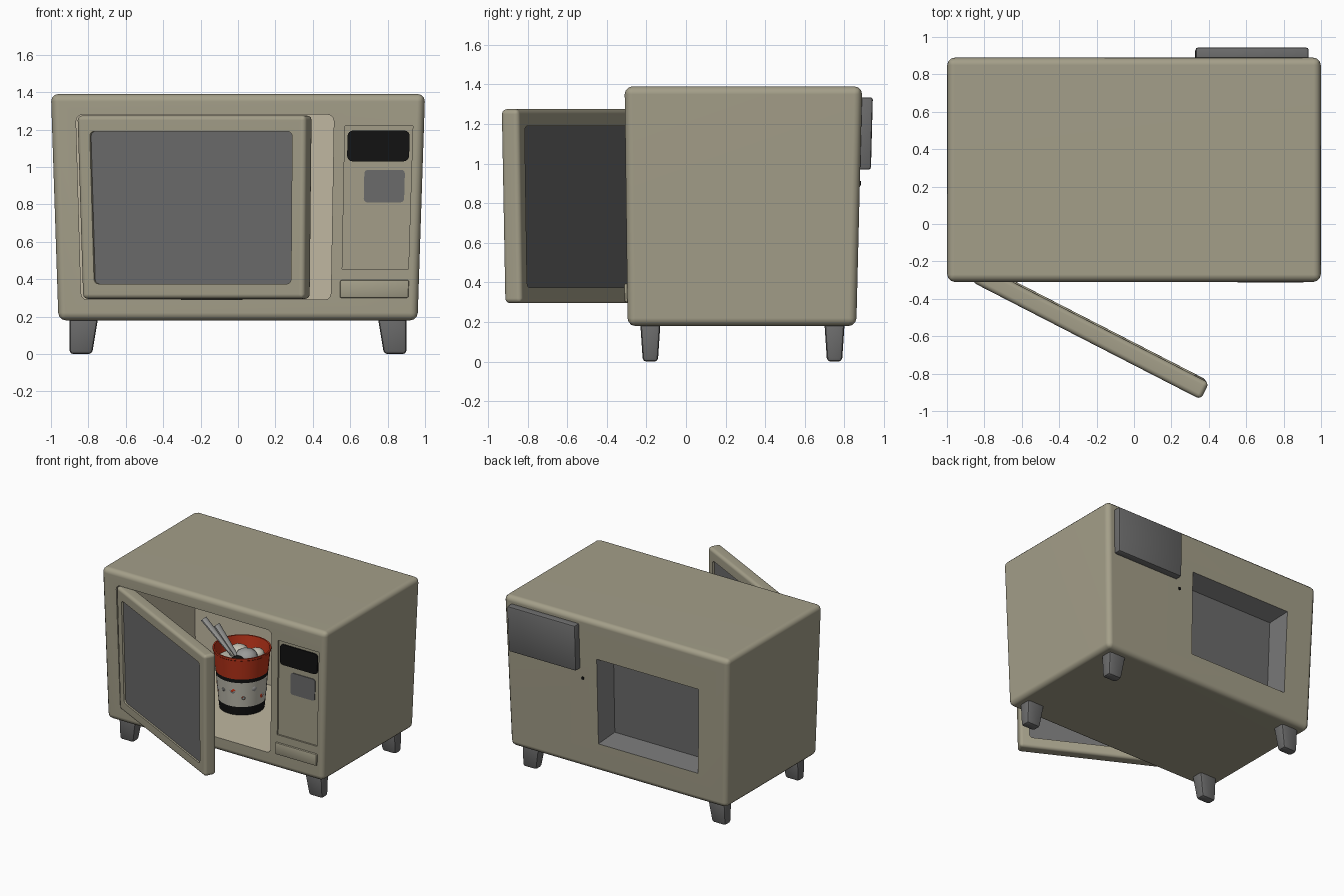
import bpy, bmesh, math, random
from mathutils import Vector, Matrix

if "Cube" in bpy.data.objects:
    bpy.data.objects.remove(bpy.data.objects["Cube"])

random.seed(3)


def material(name, r, g, b):
    m = bpy.data.materials.new(name)
    m.diffuse_color = (r, g, b, 1)
    m.use_nodes = True
    m.node_tree.nodes["Principled BSDF"].inputs["Base Color"].default_value = m.diffuse_color
    return m


BODY = material("khaki enamel", .37, .345, .25)
INSIDE = material("cream interior", .52, .47, .35)
GREY = material("dark grey", .15, .15, .15)
BLACK = material("black", .006, .006, .006)
RED = material("red", .5, .035, .01)
WHITE = material("paper white", .55, .53, .45)
STEEL = material("light grey", .33, .33, .32)


def taper(v):
    """The whole case narrows slightly towards its base."""
    t = (1.39 - v.z) / 1.21
    v.x *= 1 - .04 * t
    v.y = .29 + (v.y - .29) * (1 - .0375 * t) - .0075 * t


def finish(name, bm, mats):
    bmesh.ops.recalc_face_normals(bm, faces=bm.faces)
    me = bpy.data.meshes.new(name)
    bm.to_mesh(me)
    bm.free()
    for m in mats:
        me.materials.append(m)
    ob = bpy.data.objects.new(name, me)
    bpy.context.collection.objects.link(ob)
    return ob


def box(name, xs, ys, zs, mats, bevel=0, segs=3, along_y=False, inset=0):
    """Box by ranges; rounds all edges or only those along y; inset shrinks the low-y end."""
    bm = bmesh.new()
    bmesh.ops.create_cube(bm, size=1)
    for v in bm.verts:
        k = inset if v.co.y < 0 else 0
        v.co = Vector((xs[0] + k if v.co.x < 0 else xs[1] - k,
                       ys[0] if v.co.y < 0 else ys[1],
                       zs[0] + k if v.co.z < 0 else zs[1] - k))
    if bevel:
        edges = [e for e in bm.edges if not along_y
                 or abs(e.verts[0].co.y - e.verts[1].co.y) > 1e-5]
        bmesh.ops.bevel(bm, geom=edges, offset=bevel, segments=segs, profile=.5,
                        affect='EDGES')
    return finish(name, bm, mats)


def cut(ob, cutter):
    mod = ob.modifiers.new("cut", 'BOOLEAN')
    mod.object = cutter
    mod.operation = 'DIFFERENCE'
    mod.solver = 'EXACT'
    bpy.context.view_layer.objects.active = ob
    bpy.ops.object.modifier_apply(modifier=mod.name)
    bpy.data.objects.remove(cutter, do_unlink=True)


def taper_object(ob):
    for v in ob.data.vertices:
        taper(v.co)


# Case with cooking cavity, sunken control panel and rear recess
case = box("case", (-1, 1), (-.31, .89), (.18, 1.39), [BODY, INSIDE, GREY], .04)
cut(case, box("cavity_cutter", (-.87, .515), (-.5, .68), (.29, 1.28), [BODY], .035, 3, True))
cut(case, box("panel_cutter", (.575, .94), (-.5, -.297), (.455, 1.22), [BODY]))
cut(case, box("rear_cutter", (-.76, .2), (.77, .93), (.38, 1.11), [BODY], inset=.09))
for p in case.data.polygons:
    c = p.center
    p.material_index = 0
    if abs(c.x) < .9 and .25 < c.z < 1.32:
        if -.29 < c.y < .7:
            p.material_index = 1
        elif .7 < c.y < .885:
            p.material_index = 2
taper_object(case)

# Control panel details and rear housing
for ob in (
    box("display", (.59, .925), (-.307, -.29), (1.03, 1.195), [BLACK], .03, 4, True),
    box("keypad", (.685, .905), (-.303, -.29), (.81, .985), [GREY], .02, 3, True),
    box("door_button", (.565, .945), (-.325, -.29), (.30, .395), [BODY], .008, 2),
    box("rear_housing", (.33, .935), (.86, .945), (.97, 1.335), [GREY], .012, 2),
    box("rear_screw", (.295, .317), (.88, .896), (.89, .912), [BLACK], .007, 2, True),
):
    taper_object(ob)

# Open door: frame and pane, swung about the left front edge
door = box("door_frame", (-.87, .51), (-.31, -.21), (.295, 1.275), [BODY], .025)
cut(door, box("window_cutter", (-.79, .435), (-.5, 0), (.375, 1.19), [BODY], .025, 3, True))
pane = box("door_pane", (-.8, .445), (-.295, -.225), (.365, 1.2), [GREY])
hinge = Vector((-.87, -.31, 0))
swing = (Matrix.Translation(hinge) @ Matrix.Rotation(math.radians(-27.2), 4, 'Z')
         @ Matrix.Translation(-hinge))
for ob in (door, pane):
    taper_object(ob)
    ob.data.transform(swing)

# Four feet: vertical outer side, sloping inner side
for side, sx in (("left", -1), ("right", 1)):
    for end, cy in (("front", -.18), ("back", .75)):
        bm = bmesh.new()
        bmesh.ops.create_cube(bm, size=1)
        for v in bm.verts:
            top = v.co.z > 0
            inner = .745 if top else .78
            v.co = Vector((sx * (.9 if v.co.x * sx > 0 else inner),
                           cy + (.052 if top else .038) * (1 if v.co.y > 0 else -1),
                           .21 if top else 0))
        bmesh.ops.bevel(bm, geom=bm.edges[:], offset=.018, segments=2, profile=.5,
                        affect='EDGES')
        finish(f"{end}_{side}_foot", bm, [GREY])

# Paper bucket, lathed in coloured bands
CX, CY, N = -.14, .25, 32
profile = [(.01, .292, 0), (.165, .292, 0), (.172, .36, 1), (.19, .56, 0),
           (.193, .59, 2), (.208, .745, 2), (.214, .75, 2), (.214, .765, 2),
           (.203, .765, 2), (.19, .66, 1), (.01, .675, 1)]
bm = bmesh.new()
rings = [[bm.verts.new((CX + r * math.cos(math.tau * i / N),
                        CY + r * math.sin(math.tau * i / N), z)) for i in range(N)]
         for r, z, _ in profile]
for k in range(len(rings) - 1):
    for i in range(N):
        j = (i + 1) % N
        f = bm.faces.new((rings[k][i], rings[k][j], rings[k + 1][j], rings[k + 1][i]))
        f.material_index = profile[k][2]
finish("bucket", bm, [BLACK, WHITE, RED])

# Painted spots around the bucket
bm = bmesh.new()
for i in range(14):
    a, z = math.tau * i / 14, random.uniform(.4, .52)
    r = .172 + .09 * (z - .36) + .001
    m = (Matrix.Translation((CX + r * math.cos(a), CY + r * math.sin(a), z))
         @ Matrix.Rotation(a, 4, 'Z') @ Matrix.Rotation(math.pi / 2, 4, 'Y'))
    before = len(bm.faces)
    bmesh.ops.create_cone(bm, cap_ends=True, segments=8, radius1=random.uniform(.015, .03),
                          radius2=.01, depth=.006, matrix=m)
    bm.faces.ensure_lookup_table()
    for f in bm.faces[before:]:
        f.material_index = i % 3 == 0
finish("bucket_spots", bm, [STEEL, RED])

# Food lumps
for i, (dx, dy, dz, s, mat) in enumerate([(.04, 0, .7, .085, STEEL), (-.07, .06, .69, .075, WHITE),
                                          (.06, .1, .69, .06, WHITE), (.03, -.09, .69, .06, BLACK)]):
    bm = bmesh.new()
    bmesh.ops.create_icosphere(bm, subdivisions=2, radius=s,
                               matrix=Matrix.Translation((CX + dx, CY + dy, dz))
                               @ Matrix.Diagonal((1, 1, .7, 1)))
    finish(f"food_{i + 1}", bm, [mat])

# Utensil handles leaning out of the bucket
for i, (a, b) in enumerate([((-.13, .2, .68), (-.33, .2, .91)), ((-.22, .26, .66), (-.48, .25, .9))]):
    a, b = Vector(a), Vector(b)
    m = (Matrix.Translation((a + b) / 2)
         @ (b - a).to_track_quat('Z', 'Y').to_matrix().to_4x4()
         @ Matrix.Diagonal((1, .6, 1, 1)))
    bm = bmesh.new()
    bmesh.ops.create_cone(bm, cap_ends=True, segments=10, radius1=.018, radius2=.032,
                          depth=(b - a).length, matrix=m)
    finish(f"utensil_{i + 1}", bm, [STEEL])

# Smooth rounded edges, keep corners crisp
for ob in bpy.context.collection.objects:
    bpy.ops.object.select_all(action='DESELECT')
    ob.select_set(True)
    bpy.context.view_layer.objects.active = ob
    bpy.ops.object.shade_smooth_by_angle(angle=math.radians(35))
for ob in (case, door):
    ob.modifiers.new("even_shading", 'WEIGHTED_NORMAL').keep_sharp = True
